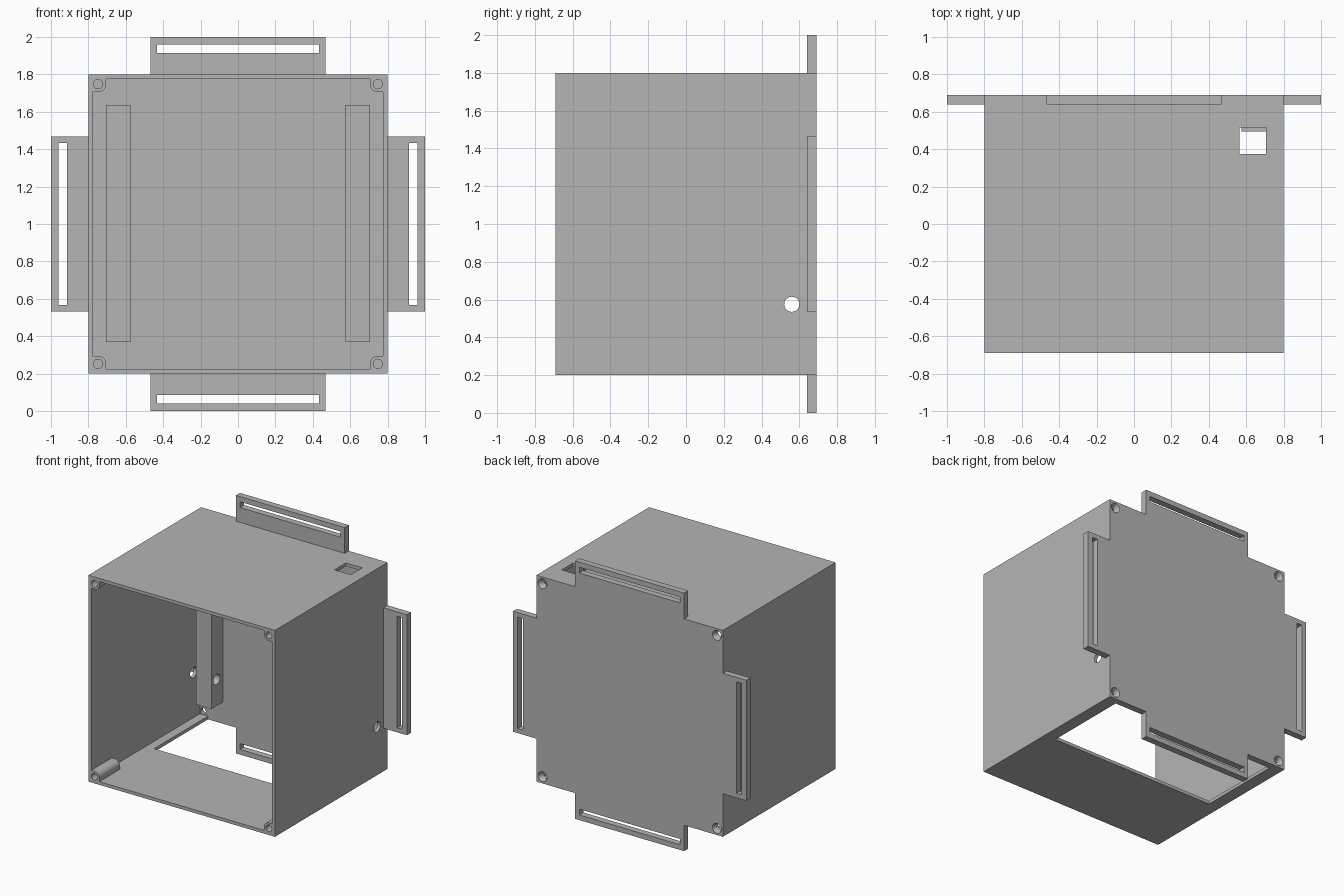
import bpy, bmesh, math
from mathutils import Vector, Matrix

if "Cube" in bpy.data.objects:
    bpy.data.objects.remove(bpy.data.objects["Cube"])

grey = bpy.data.materials.new("plain_grey")
grey.use_nodes = True
COLOUR = (0.46, 0.46, 0.46, 1)
grey.diffuse_color = COLOUR
grey.node_tree.nodes["Principled BSDF"].inputs["Base Color"].default_value = COLOUR

HALF, MID = 0.8, 1.0           # half width of the box, height of its centre
FRONT, BACK = -0.69, 0.69
WALL, PLATE = 0.025, 0.05      # side wall and back wall thickness
INNER, INNER_BACK = HALF - WALL, BACK - PLATE
SCREW = 0.748                  # screw axis distance from the centre


def finish(name, bm):
    bmesh.ops.recalc_face_normals(bm, faces=bm.faces)
    mesh = bpy.data.meshes.new(name)
    bm.to_mesh(mesh)
    bm.free()
    mesh.materials.append(grey)
    ob = bpy.data.objects.new(name, mesh)
    bpy.context.collection.objects.link(ob)
    return ob


def box(name, x, y, z):
    bm = bmesh.new()
    bmesh.ops.create_cube(bm, size=1)
    for v in bm.verts:
        v.co = Vector([a + (b - a) * (c + 0.5) for (a, b), c in zip((x, y, z), v.co)])
    return finish(name, bm)


def rod(name, axis, centre, length, r1, r2):
    """Cylinder or cone along x or y; r2 is the radius at the positive end."""
    bm = bmesh.new()
    turn = Matrix.Rotation(math.pi / 2, 4, 'Y') if axis == 'X' else Matrix.Rotation(-math.pi / 2, 4, 'X')
    bmesh.ops.create_cone(bm, cap_ends=True, segments=32, radius1=r1, radius2=r2,
                          depth=length, matrix=Matrix.Translation(centre) @ turn)
    return finish(name, bm)


def select(ob):
    bpy.ops.object.select_all(action='DESELECT')
    ob.select_set(True)
    bpy.context.view_layer.objects.active = ob


def cut(ob, *cutters):
    select(ob)
    for c in cutters:
        mod = ob.modifiers.new("cut", 'BOOLEAN')
        mod.operation, mod.solver, mod.object = 'DIFFERENCE', 'EXACT', c
        bpy.ops.object.modifier_apply(modifier=mod.name)
        bpy.data.objects.remove(c)


def smooth(ob):
    select(ob)
    bpy.ops.object.shade_smooth_by_angle(angle=math.radians(30))


def cable_bore():
    return rod("bore_cutter", 'X', (0, 0.56, 0.575), 3, 0.04, 0.04)


# Open-fronted box with cable bore, top port and floor opening
case = box("case", (-HALF, HALF), (FRONT, BACK), (MID - HALF, MID + HALF))
cut(case,
    box("cavity", (-INNER, INNER), (FRONT - 1, INNER_BACK), (MID - INNER, MID + INNER)),
    box("port", (0.565, 0.705), (0.375, 0.515), (1.7, 1.9)),
    box("opening", (-0.705, 0.705), (-0.02, INNER_BACK), (0.1, 0.3)),
    cable_bore())

# Countersunk screw holes in the back wall
for sx in (-1, 1):
    for sz in (-1, 1):
        x, z = sx * SCREW, MID + sz * SCREW
        cut(case,
            rod("through", 'Y', (x, BACK, z), 0.2, 0.024, 0.024),
            rod("countersink", 'Y', (x, BACK - 0.005, z), 0.04, 0.024, 0.046))
smooth(case)

# Screw bosses in the four front corners: rounded corner profile, blind hole
C, R, DEPTH = INNER - SCREW, 0.043, 0.25
profile = [(0, 0), (C + R, 0)]
for i in range(13):
    a = math.pi / 2 * i / 12
    profile.append((C + R * math.cos(a), C + R * math.sin(a)))
profile.append((0, C + R))
for sx, side in ((-1, "right"), (1, "left")):
    for sz, level in ((-1, "lower"), (1, "upper")):
        bm = bmesh.new()
        face = bm.faces.new([bm.verts.new((sx * (INNER - u), FRONT, MID + sz * (INNER - v)))
                             for u, v in profile])
        ext = bmesh.ops.extrude_face_region(bm, geom=[face])["geom"]
        bmesh.ops.translate(bm, vec=(0, DEPTH, 0),
                            verts=[g for g in ext if isinstance(g, bmesh.types.BMVert)])
        boss = finish(f"{level}_{side}_screw_boss", bm)
        cut(boss, rod("pilot", 'Y', (sx * SCREW, FRONT, MID + sz * SCREW),
                      2 * DEPTH - 0.04, 0.025, 0.025))
        smooth(boss)

# Upright rails on the inside of the back wall, bored for the cable
for sx, side in ((-1, "right"), (1, "left")):
    rail = box(f"{side}_rail", sorted((sx * 0.575, sx * 0.705)), (0.495, INNER_BACK), (0.37, 1.635))
    cut(rail, cable_bore())
    smooth(rail)

# Slotted strap tabs around the back edge
LONG, SLOT = 0.467, 0.432
deep, through = (INNER_BACK, BACK), (INNER_BACK - 0.1, BACK + 0.1)
for s, side, level in ((-1, "right", "bottom"), (1, "left", "top")):
    out = sorted((s * HALF, s * 1.0))
    gap = sorted((s * 0.915, s * 0.96))
    tab = box(f"{side}_strap_tab", out, deep, (MID - LONG, MID + LONG))
    cut(tab, box("slot", gap, through, (MID - SLOT, MID + SLOT)))
    tab = box(f"{level}_strap_tab", (-LONG, LONG), deep, [MID + o for o in out])
    cut(tab, box("slot", (-SLOT, SLOT), through, [MID + g for g in gap]))
